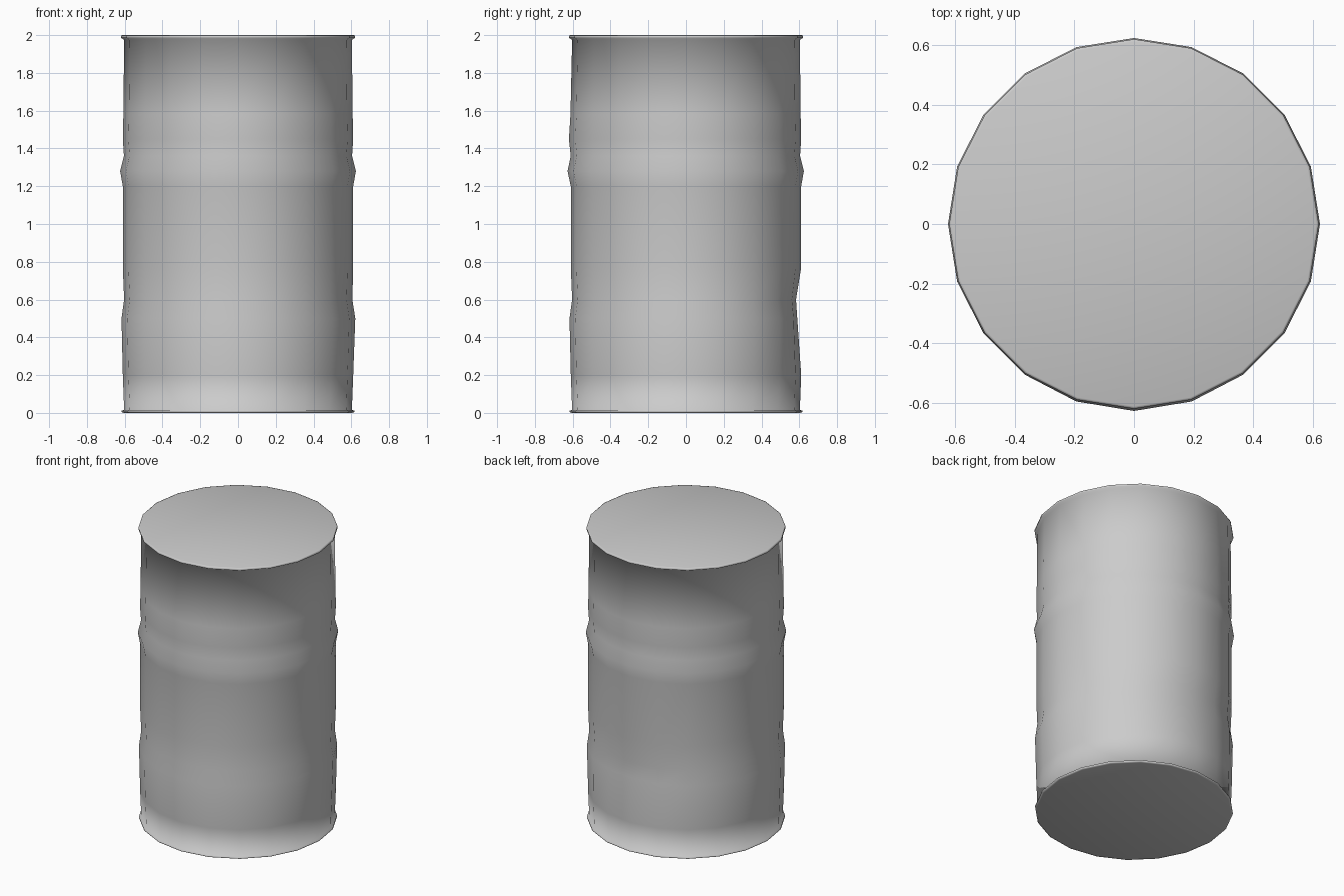
import bpy, bmesh, math
from mathutils import Vector

if "Cube" in bpy.data.objects:
    bpy.data.objects.remove(bpy.data.objects["Cube"])

SIDES = 20
# Barrel outline as (radius, height), from bottom rim to top rim
PROFILE = [(0.605, 0.0), (0.617, 0.004), (0.617, 0.012), (0.603, 0.016),
           (0.61, 0.2), (0.617, 0.5), (0.603, 0.6), (0.61, 0.77),
           (0.61, 1.2), (0.624, 1.28), (0.604, 1.36), (0.61, 1.45),
           (0.607, 1.58), (0.603, 1.975), (0.62, 1.985), (0.62, 1.997),
           (0.612, 2.0)]
# Dents and bumps as (direction in degrees, height, depth)
DENTS = [(90, 0.52, -0.03), (270, 1.45, 0.01), (0, 0.5, 0.004)]


def dent(angle, z):
    """Radial offset of the worn sheet metal."""
    total = 0
    for deg, height, depth in DENTS:
        turn = math.cos(angle - math.radians(deg))
        reach = max(0, 1 - abs(z - height) / 0.25)
        total += depth * reach * max(0, turn) ** 9
    return total


# Plain grey metal
metal = bpy.data.materials.new("grey metal")
metal.use_nodes = True
grey = (0.6, 0.6, 0.6, 1)
metal.diffuse_color = grey
metal.node_tree.nodes["Principled BSDF"].inputs["Base Color"].default_value = grey

# Barrel: stacked rings joined by quads, closed with a lid and a base
bm = bmesh.new()
rings = []
for radius, z in PROFILE:
    ring = []
    for i in range(SIDES):
        a = math.tau * i / SIDES
        r = radius + dent(a, z)
        ring.append(bm.verts.new(Vector((r * math.cos(a), r * math.sin(a), z))))
    rings.append(ring)
for low, high in zip(rings, rings[1:]):
    for i in range(SIDES):
        j = (i + 1) % SIDES
        bm.faces.new((low[i], low[j], high[j], high[i]))
bm.faces.new(rings[-1])
bm.faces.new(rings[0][::-1])
for face in bm.faces:
    face.smooth = True

mesh = bpy.data.meshes.new("barrel")
bm.to_mesh(mesh)
bm.free()
mesh.materials.append(metal)
barrel = bpy.data.objects.new("barrel", mesh)
bpy.context.collection.objects.link(barrel)
